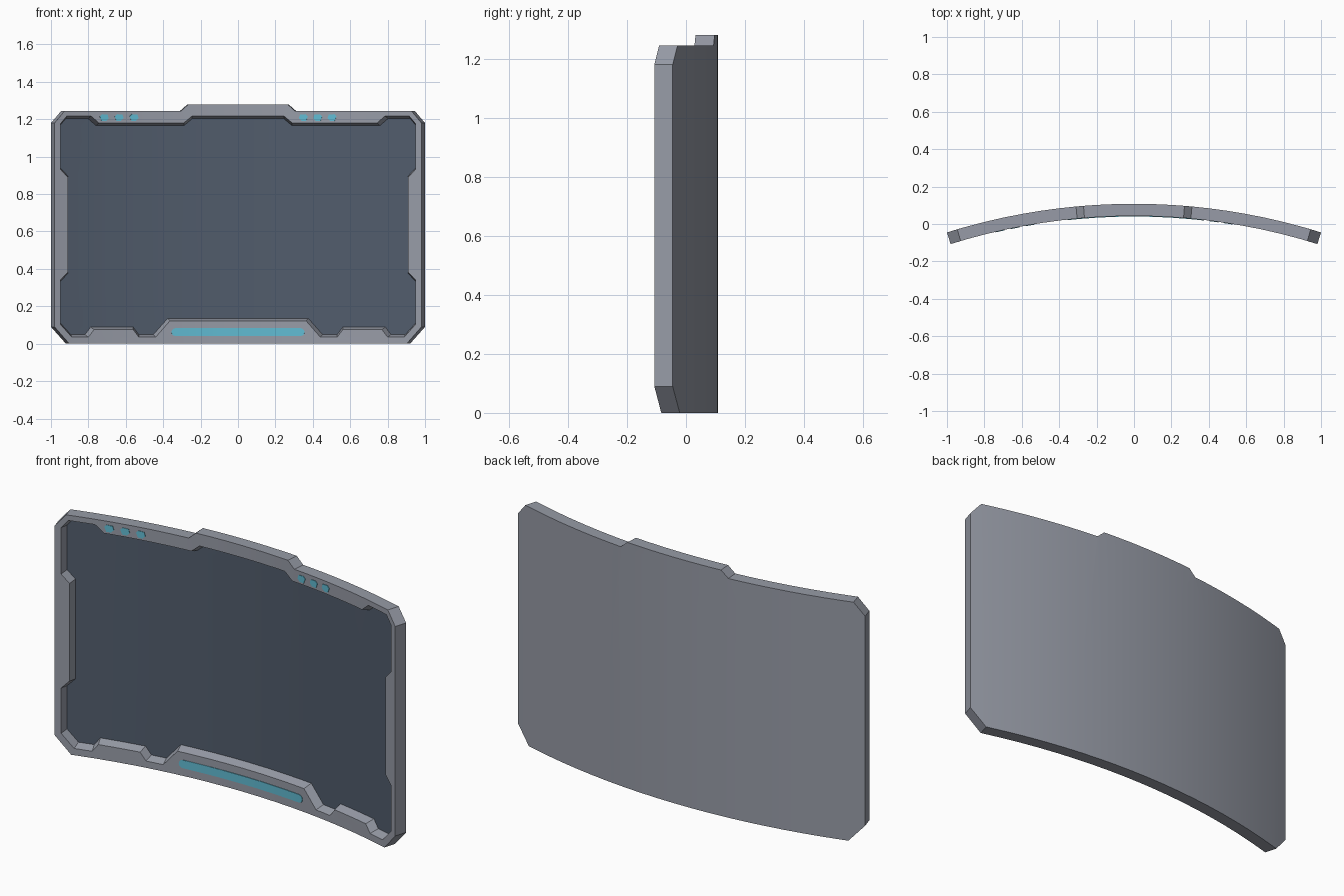
import bpy, bmesh, math
from mathutils import Vector

if "Cube" in bpy.data.objects:
    bpy.data.objects.remove(bpy.data.objects["Cube"])

R, BACK, T, FLOOR = 3.34, 0.108, 0.065, 0.02   # bend radius, rear y, thickness, screen level
K = 1 - T / R                                  # front face x / flat u


def material(name, rgb):
    m = bpy.data.materials.new(name)
    m.diffuse_color = (*rgb, 1)
    m.use_nodes = True
    m.node_tree.nodes["Principled BSDF"].inputs["Base Color"].default_value = m.diffuse_color
    return m


GREY = material("frame grey", (0.31, 0.33, 0.385))
DARK = material("screen slate", (0.083, 0.108, 0.15))
TEAL = material("light teal", (0.12, 0.50, 0.65))


def mirror(half):
    """Right half listed bottom to top -> closed counter-clockwise outline."""
    return half + [(-x, z) for x, z in reversed(half)]


def inset(pts, w):
    """Mitred inward offset of a counter-clockwise outline."""
    out = []
    for i, p in enumerate(pts):
        p = Vector(p)
        a = (p - Vector(pts[i - 1])).normalized()
        b = (Vector(pts[(i + 1) % len(pts)]) - p).normalized()
        na, nb = Vector((-a.y, a.x)), Vector((-b.y, b.x))
        out.append(tuple(p + (na + nb) * w / (1 + na.dot(nb))))
    return out


def loop(bm, pts, d):
    return [bm.verts.new((x, -d, z)) for x, z in pts]


def bridge(bm, a, b):
    for i in range(len(a)):
        j = (i + 1) % len(a)
        bm.faces.new((a[i], a[j], b[j], b[i]))


def finish(bm, name, mat, closed=True):
    """Cut into vertical strips, bend around the arc, make the object."""
    bmesh.ops.triangulate(bm, faces=[f for f in bm.faces if len(f.verts) > 4])
    for i in range(-9, 10):
        bmesh.ops.bisect_plane(bm, geom=bm.verts[:] + bm.edges[:] + bm.faces[:], dist=1e-5,
                               plane_co=(i * 0.1, 0, 0), plane_no=(1, 0, 0))
    if closed:
        bmesh.ops.recalc_face_normals(bm, faces=bm.faces[:])
    for v in bm.verts:
        u, d = v.co.x, -v.co.y
        v.co.x = (R - d) * u / R
        v.co.y = BACK - R + (R - d) * math.sqrt(1 - (u / R) ** 2)
    me = bpy.data.meshes.new(name)
    bm.to_mesh(me)
    bm.free()
    me.materials.append(mat)
    ob = bpy.data.objects.new(name, me)
    bpy.context.collection.objects.link(ob)
    bpy.ops.object.select_all(action='DESELECT')
    ob.select_set(True)
    bpy.context.view_layer.objects.active = ob
    bpy.ops.object.shade_smooth_by_angle(angle=math.radians(20))


# Outlines: outer shell and notched screen opening
outer = mirror([(.92, 0), (1, .09), (1, 1.18), (.945, 1.245), (.31, 1.245), (.27, 1.28)])
opening = mirror([(x / K, z) for x, z in [
    (.364, .122), (.44, .035), (.53, .035), (.56, .075), (.77, .075), (.80, .035), (.888, .035),
    (.95, .104), (.95, .34), (.91, .382), (.91, .89), (.95, .933), (.95, 1.175), (.915, 1.217),
    (.786, 1.217), (.743, 1.18), (.29, 1.18), (.246, 1.217)]])
screen = inset(opening, 0.014)

# Frame: back panel, rim, front ring and sloped walls down to the screen
bm = bmesh.new()
back, front = loop(bm, outer, 0), loop(bm, outer, T)
hole, base = loop(bm, opening, T), loop(bm, screen, FLOOR)
ring = []
for lp in (front, hole):
    ring += [bm.edges.new((lp[i - 1], lp[i])) for i in range(len(lp))]
bmesh.ops.triangle_fill(bm, edges=ring, use_beauty=True, normal=(0, -1, 0))
bm.faces.new(back)
bridge(bm, back, front)
bridge(bm, hole, base)
finish(bm, "frame", GREY)

# Recessed screen
bm = bmesh.new()
f = bm.faces.new(loop(bm, screen, FLOOR))
f.normal_update()
if f.normal.y > 0:
    f.normal_flip()
finish(bm, "screen", DARK, closed=False)


def light(name, pts):
    """Thin plate on the front face of the frame."""
    bm = bmesh.new()
    pts = [(x / K, z) for x, z in pts]
    a, b = loop(bm, pts, T - 0.002), loop(bm, pts, T + 0.003)
    bm.faces.new(a)
    bm.faces.new(b)
    bridge(bm, a, b)
    finish(bm, name, TEAL)


# Long light bar with rounded ends
r = 0.021
bar = [(s * (0.335 + r * math.cos(t)), 0.062 + s * r * math.sin(t))
       for s in (1, -1) for t in [math.radians(-90 + 30 * k) for k in range(7)]]
light("light_bar", bar)

# Two groups of three slanted indicator lights
for side, xs in (("left", (-.716, -.636, -.556)), ("right", (.35, .427, .503))):
    slant = 1 if side == "right" else -1
    for n, x in enumerate(xs):
        dot = [(-.014, -.018), (.010, -.018), (.024, -.004), (.018, .016), (-.012, .018), (-.024, .006)]
        pts = [(x + slant * -px, 1.209 + pz) for px, pz in dot]
        light(f"indicator_{side}_{n + 1}", pts)
